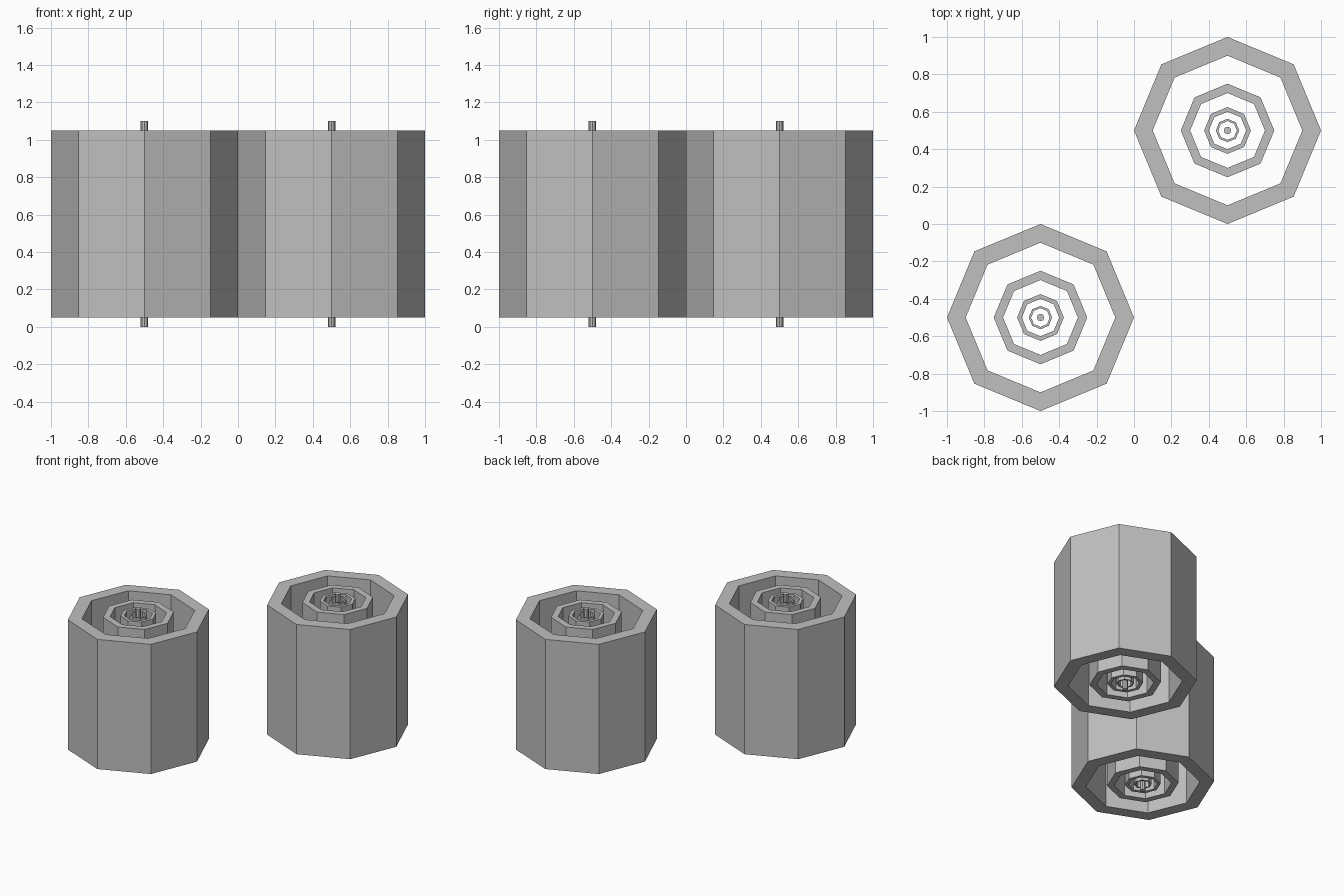
import bpy
import bmesh
from math import cos, sin, pi

cube = bpy.data.objects.get("Cube")
if cube:
    bpy.data.objects.remove(cube, do_unlink=True)

SIDES = 8

grey = bpy.data.materials.new("plain grey")
grey.use_nodes = True
colour = (0.53, 0.53, 0.53, 1)
grey.diffuse_color = colour
grey.node_tree.nodes["Principled BSDF"].inputs["Base Color"].default_value = colour


def ring(bm, radius, z):
    return [bm.verts.new((radius * cos(2 * pi * i / SIDES),
                          radius * sin(2 * pi * i / SIDES), z))
            for i in range(SIDES)]


def bridge(bm, a, b):
    for i in range(SIDES):
        j = (i + 1) % SIDES
        bm.faces.new((a[i], a[j], b[j], b[i]))


def octagon_part(name, centre, outer, inner, bottom, top):
    """Eight-sided tube, or a solid rod when inner is zero."""
    bm = bmesh.new()
    low, high = ring(bm, outer, bottom), ring(bm, outer, top)
    bridge(bm, low, high)
    if inner:
        low_in, high_in = ring(bm, inner, bottom), ring(bm, inner, top)
        bridge(bm, high, high_in)
        bridge(bm, high_in, low_in)
        bridge(bm, low_in, low)
    else:
        bm.faces.new(high)
        bm.faces.new(low[::-1])
    bmesh.ops.recalc_face_normals(bm, faces=bm.faces)
    mesh = bpy.data.meshes.new(name)
    bm.to_mesh(mesh)
    bm.free()
    mesh.materials.append(grey)
    obj = bpy.data.objects.new(name, mesh)
    obj.location = (centre, centre, 0)
    bpy.context.collection.objects.link(obj)


# Two identical sets of nested open tubes, each around a longer central rod
for side, centre in (("right_front", -0.5), ("left_back", 0.5)):
    for n, label in enumerate(("outer", "second", "third", "inner")):
        radius = 0.5 / 2 ** n
        octagon_part(f"{side}_{label}_tube", centre, radius, radius * 0.8, 0.05, 1.05)
    octagon_part(f"{side}_central_rod", centre, 0.02, 0, 0, 1.1)
